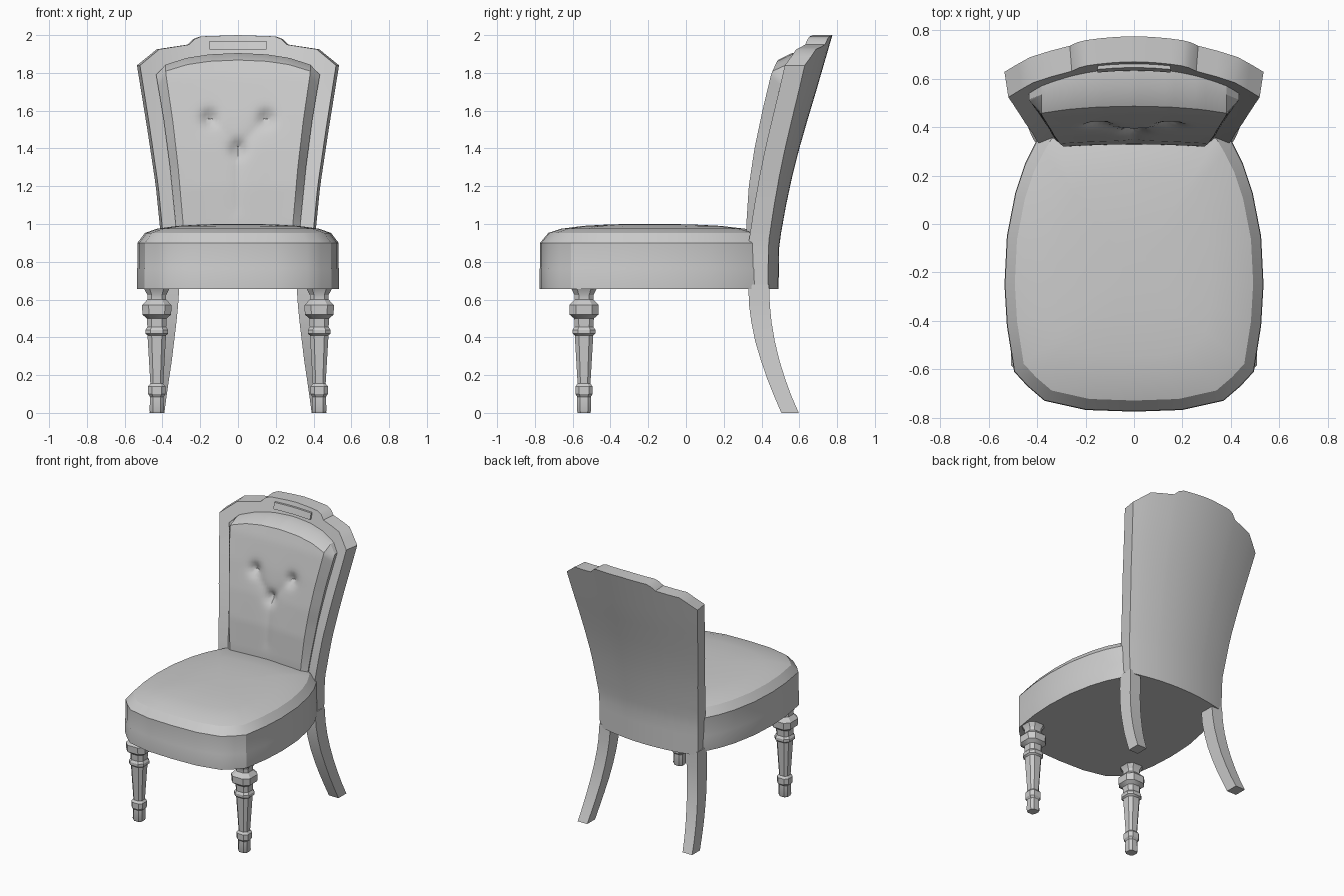
import bpy, math
from mathutils import Vector

if "Cube" in bpy.data.objects:
    bpy.data.objects.remove(bpy.data.objects["Cube"])


def interp(pts, t):
    """Piecewise-linear lookup in a list of (t, value)."""
    if t <= pts[0][0]:
        return pts[0][1]
    for (a, va), (b, vb) in zip(pts, pts[1:]):
        if t <= b:
            return va + (vb - va) * (t - a) / (b - a)
    return pts[-1][1]


def make(name, verts, faces, angle=30):
    me = bpy.data.meshes.new(name)
    me.from_pydata(verts, [], faces)
    ob = bpy.data.objects.new(name, me)
    bpy.context.collection.objects.link(ob)
    bpy.ops.object.select_all(action='DESELECT')
    bpy.context.view_layer.objects.active = ob
    ob.select_set(True)
    bpy.ops.object.mode_set(mode='EDIT')
    bpy.ops.mesh.select_all(action='SELECT')
    bpy.ops.mesh.normals_make_consistent(inside=False)
    bpy.ops.object.mode_set(mode='OBJECT')
    bpy.ops.object.shade_smooth_by_angle(angle=math.radians(angle))
    return ob


def loft(name, rings, angle=30):
    """Skin a stack of closed rings and cap both ends."""
    n = len(rings[0])
    verts = [p for r in rings for p in r]
    faces = [(k * n + i, k * n + (i + 1) % n, (k + 1) * n + (i + 1) % n, (k + 1) * n + i)
             for k in range(len(rings) - 1) for i in range(n)]
    faces += [tuple(range(n)), tuple(range(len(verts) - n, len(verts)))]
    return make(name, verts, faces, angle)


def grid_faces(nc, nr, base=0):
    return [(base + r * nc + c, base + r * nc + c + 1, base + (r + 1) * nc + c + 1, base + (r + 1) * nc + c)
            for r in range(nr - 1) for c in range(nc - 1)]


# Seat: domed stack of one plan outline
half = [(.2, -.768), (.37, -.73), (.44, -.67), (.495, -.61), (.525, -.42), (.535, -.25),
        (.525, -.05), (.49, .13), (.45, .25), (.405, .34), (.37, .4)]
plan = [(0, -.775)] + half + [(0, .44)] + [(-x, y) for x, y in reversed(half)]
levels = [(.655, 1), (.76, 1), (.77, .996), (.9, .996), (.953, .92), (.975, .8), (.99, .6), (.998, .35), (1.0, .12)]
loft("seat", [[(x * s, -.2 + (y + .2) * s, z) for x, y in plan] for z, s in levels])

# Curved back shell: swept in height, bowed in plan, stepped crest
BACK_Y = [(.655, .49), (.9, .494), (1.1, .53), (1.25, .562), (1.4, .6), (1.55, .643), (1.7, .688), (2, .775)]
WIDTH = [(.655, .40), (.9, .405), (1.2, .435), (1.5, .48), (1.84, .535)]
CREST = [(0, 2), (.2, 1.993), (.235, 1.98), (.265, 1.95), (.43, 1.925), (.535, 1.84)]
THICK = .105


def back_y(x, z):
    return interp(BACK_Y, z) - .35 * x * x


cols = [.05, .1, .15, .2, .235, .265, .35, .43, .48, .535]
cols = [-c for c in reversed(cols)] + [0] + cols
NC, NR = len(cols), 19
verts = []
for front in (0, 1):
    for r in range(NR):
        for c in cols:
            z = .655 + (interp(CREST, abs(c)) - .655) * r / (NR - 1)
            x = c / .535 * interp(WIDTH, z)
            verts.append((x * (1 - .03 * front), back_y(x, z) - THICK * front, z))
N = NC * NR
faces = grid_faces(NC, NR) + grid_faces(NC, NR, N)
border = ([c for c in range(NC)] + [r * NC + NC - 1 for r in range(1, NR)]
          + [(NR - 1) * NC + c for c in range(NC - 2, -1, -1)] + [r * NC for r in range(NR - 2, 0, -1)])
faces += [(a, b, b + N, a + N) for a, b in zip(border, border[1:] + border[:1])]
make("back_frame", verts, faces)

# Back cushion: flat padded face with chamfered rim and tufted folds
C_WIDTH = [(.85, .32), (1.0, .33), (1.3, .36), (1.55, .393), (1.8, .435)]
C_TOP = [(0, 1.905), (.15, 1.898), (.27, 1.88), (.41, 1.835), (.435, 1.79)]
C_FACE = [(.85, .315), (1.0, .317), (1.2, .33), (1.4, .36), (1.6, .402), (1.78, .445), (1.9, .485)]
BUTTONS = [(-.15, 1.56), (.15, 1.56), (0, 1.4)]
FOLDS = [((-.15, 1.56), (0, 1.4), .016), ((.15, 1.56), (0, 1.4), .016), ((0, 1.4), (0, 1.08), .012)]


def tuft(x, z):
    p = Vector((x, z))
    d = .03 * sum(math.exp(-((p - Vector(b)).length / .04) ** 2) for b in BUTTONS)
    for a, b, depth in FOLDS:
        a, b = Vector(a), Vector(b)
        t = max(0, min(1, (p - a).dot(b - a) / (b - a).length_squared))
        d += depth * (1 - .5 * t) * math.exp(-(p - a - (b - a) * t).length / .035)
    return d


# Each column / row is (parameter, layer): 0 on frame, 1 rim, 2 padded face
s_cols = [(-1, 0), (-1, 1)] + [(-.88 + 1.76 * i / 36, 2) for i in range(37)] + [(1, 1), (1, 0)]
t_rows = [(.965 * i / 40, 2) for i in range(41)] + [(1, 1), (1, 0)]
verts = []
for t, lr in t_rows:
    for s, lc in s_cols:
        z = .85 + (interp(C_TOP, abs(s) * .435) - .85) * t
        x = s * interp(C_WIDTH, z)
        frame = back_y(x, z) - THICK
        face = min(interp(C_FACE, z) + .012 * (1 - s * s), frame - .03)
        layer = min(lr, lc)
        y = (frame + .02, min(face + .065, frame - .012), face + tuft(x, z))[layer]
        verts.append((x, y, z))
make("back_cushion", verts, grid_faces(len(s_cols), len(t_rows)), 28)

# Small raised bar on the crest
bar = []
for x in (-.15, -.075, 0, .075, .15):
    f = [(z, back_y(x, z) - THICK) for z in (1.925, 1.97)]
    bar.append([(x, f[0][1] + .02, f[0][0]), (x, f[0][1] - .015, f[0][0]),
                (x, f[1][1] - .015, f[1][0]), (x, f[1][1] + .02, f[1][0])])
loft("crest_bar", bar)

# Front legs: chamfered-square turned profile (z, half width)
LEG = [(0, .033), (.012, .038), (.085, .036), (.1, .046), (.14, .046), (.155, .034), (.41, .049), (.42, .06),
       (.44, .06), (.455, .05), (.5, .052), (.52, .076), (.57, .078), (.6, .05), (.625, .05), (.655, .066)]
OCT = [(1, -.55), (1, .55), (.55, 1), (-.55, 1), (-1, .55), (-1, -.55), (-.55, -1), (.55, -1)]
# Rear legs: (z, front y, back y, inner x, outer x)
REAR = [(0, .505, .597, .39, .468), (.09, .466, .558, .378, .458), (.18, .43, .525, .365, .448),
        (.28, .396, .494, .35, .436), (.38, .366, .47, .338, .424), (.48, .346, .453, .326, .413),
        (.57, .334, .444, .317, .405), (.68, .33, .44, .31, .4)]
for side, sx in (("left", -1), ("right", 1)):
    loft("front_leg_" + side, [[(sx * .43 + a * w, -.54 + b * w, z) for a, b in OCT] for z, w in LEG])
    loft("rear_leg_" + side, [[(sx * xi, yf, z), (sx * xo, yf, z), (sx * xo, yb, z), (sx * xi, yb, z)]
                              for z, yf, yb, xi, xo in REAR])
